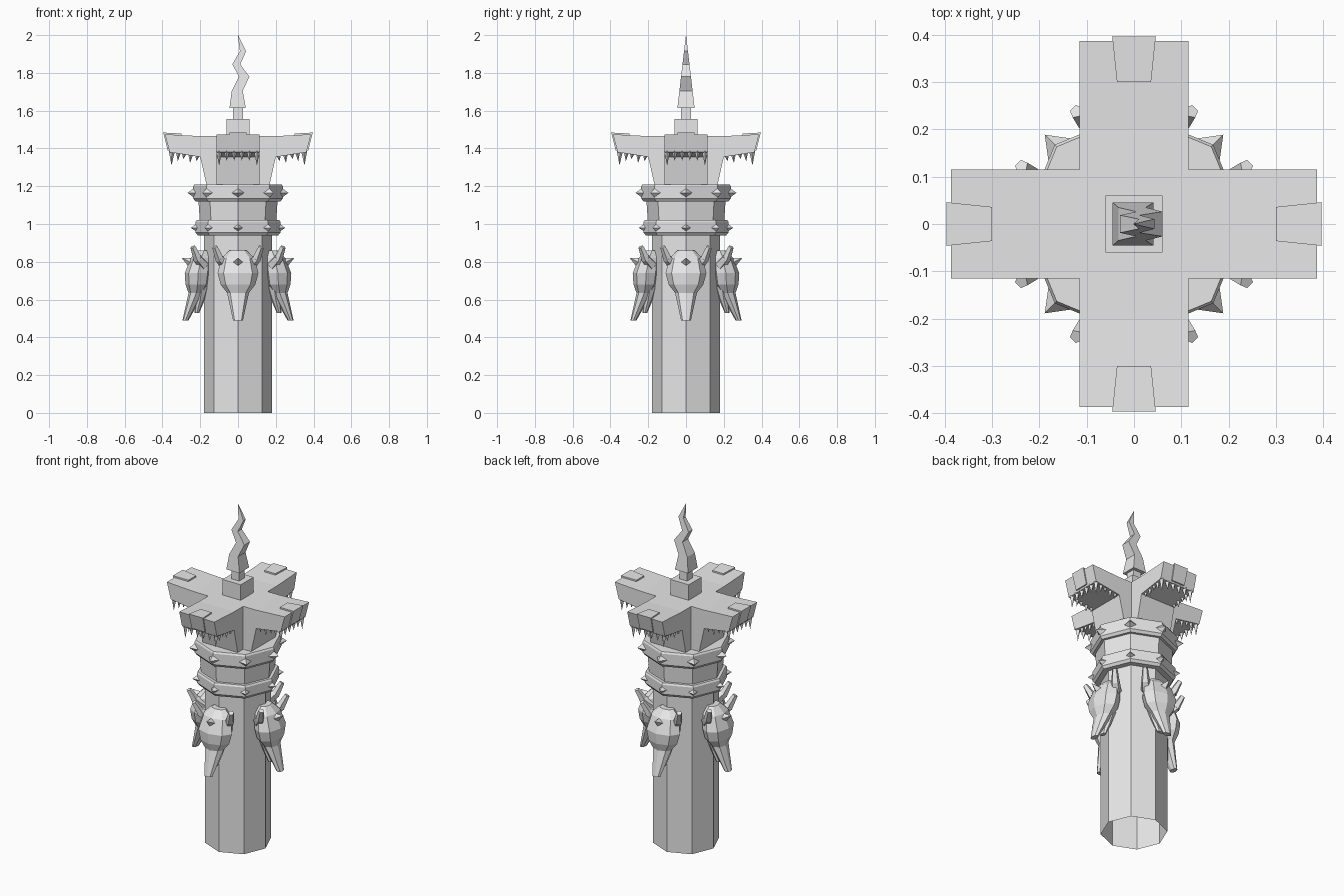
import bpy, bmesh
from math import cos, sin, pi
from mathutils import Matrix, Vector

cube = bpy.data.objects.get("Cube")
if cube:
    bpy.data.objects.remove(cube)

stone = bpy.data.materials.new("grey_stone")
stone.use_nodes = True
GREY = (0.8, 0.8, 0.8, 1)
stone.diffuse_color = GREY
stone.node_tree.nodes["Principled BSDF"].inputs["Base Color"].default_value = GREY


def finish(name, bm):
    bmesh.ops.recalc_face_normals(bm, faces=bm.faces)
    mesh = bpy.data.meshes.new(name)
    bm.to_mesh(mesh)
    bm.free()
    mesh.materials.append(stone)
    obj = bpy.data.objects.new(name, mesh)
    bpy.context.collection.objects.link(obj)
    return obj


def loft(bm, rows, caps=(True, True)):
    rings = [[bm.verts.new(p) for p in row] for row in rows]
    n = len(rings[0])
    for a, b in zip(rings, rings[1:]):
        for i in range(n):
            j = (i + 1) % n
            bm.faces.new((a[i], a[j], b[j], b[i]))
    if caps[0]:
        bm.faces.new(rings[0])
    if caps[1]:
        bm.faces.new(rings[-1])


def octagon(r, z):
    return [(r * cos(i * pi / 4), r * sin(i * pi / 4), z) for i in range(8)]


def rect(x0, x1, hy, z):
    return [(x0, -hy, z), (x1, -hy, z), (x1, hy, z), (x0, hy, z)]


def spike(bm, base, tip, r1, r2=0.0, sides=4):
    base, tip = Vector(base), Vector(tip)
    d = tip - base
    m = Matrix.Translation((base + tip) / 2) @ d.to_track_quat('Z', 'Y').to_matrix().to_4x4()
    bmesh.ops.create_cone(bm, cap_ends=True, segments=sides, radius1=r1, radius2=r2,
                          depth=d.length, matrix=m)


def extrude_profile(bm, profile, hw0, hw1=None):
    # profile of (distance out, height), swept across y; width may taper outwards
    hw1 = hw1 or hw0
    lo, hi = min(p[0] for p in profile), max(p[0] for p in profile)
    rows = []
    for s in (-1, 1):
        rows.append([(x, s * (hw0 + (hw1 - hw0) * (x - lo) / (hi - lo)), z) for x, z in profile])
    loft(bm, rows)


def four(name, build):
    # build along +x, then repeat on all four sides
    for side, k in (("left", 0), ("back", 1), ("right", 2), ("front", 3)):
        bm = bmesh.new()
        build(bm)
        bmesh.ops.rotate(bm, verts=bm.verts, cent=(0, 0, 0), matrix=Matrix.Rotation(k * pi / 2, 3, 'Z'))
        finish(side + "_" + name, bm)


# Eight sided shaft, open below
bm = bmesh.new()
loft(bm, [octagon(0.18, 0), octagon(0.18, 0.96)], (False, False))
finish("pillar_shaft", bm)

# Collar between the two spiked bands
bm = bmesh.new()
loft(bm, [octagon(0.2, 0.98), octagon(0.212, 1.16)])
finish("collar", bm)

# Spiked bands
for name, z0, z1, r, tip, size in (("lower_band", 0.94, 1.02, 0.225, 0.25, 0.03),
                                   ("upper_band", 1.12, 1.21, 0.237, 0.267, 0.036)):
    bm = bmesh.new()
    loft(bm, [octagon(r - 0.012, z0), octagon(r, z0 + 0.015), octagon(r, z1 - 0.01), octagon(r - 0.006, z1)])
    finish(name, bm)
    bm = bmesh.new()
    zm = (z0 + z1) / 2
    for i in range(8):
        d = Vector((cos(i * pi / 4), sin(i * pi / 4), 0))
        up = Vector((0, 0, zm))
        spike(bm, d * (r - 0.018) + up, d * tip + up, size)
    finish(name + "_spikes", bm)

# Cross shaped top: core and four beast heads
bm = bmesh.new()
loft(bm, [rect(-0.115, 0.115, 0.115, z) for z in (1.2, 1.465)])
finish("head_core", bm)


def beast_head(bm):
    extrude_profile(bm, [(0.115, 1.465), (0.2, 1.465), (0.387, 1.475), (0.362, 1.38),
                         (0.2, 1.355), (0.165, 1.2), (0.115, 1.2)], 0.115)


def nose_plate(bm):
    extrude_profile(bm, [(0.3, 1.465), (0.3, 1.479), (0.396, 1.484), (0.372, 1.39), (0.36, 1.39), (0.38, 1.465)],
                    0.036, 0.046)


def teeth(bm):
    for i in range(6):
        y = -0.1 + i * 0.04
        length = 0.07 if i in (0, 5) else 0.045
        spike(bm, (0.35, y, 1.385), (0.352, y, 1.38 - length), 0.016)
    for s in (-1, 1):
        for i, x in enumerate((0.215, 0.25, 0.285, 0.315)):
            z = 1.36 + 0.15 * (x - 0.2)
            spike(bm, (x, s * 0.1, z + 0.005), (x + 0.004, s * 0.1, z - 0.03 - 0.015 * (i % 2)), 0.014)


four("beast_head", beast_head)
four("nose_plate", nose_plate)
four("teeth", teeth)


# Horned skulls hung on the shaft
def section(z, w, back, front):
    c, h = (back + front) / 2, (front - back) / 2
    return [(c + h * cos(i * pi / 4), w * sin(i * pi / 4), z) for i in range(8)]


def skull(bm):
    loft(bm, [section(*r) for r in ((0.86, 0.045, 0.15, 0.21), (0.82, 0.088, 0.14, 0.25),
                                    (0.74, 0.108, 0.14, 0.282), (0.68, 0.092, 0.15, 0.278),
                                    (0.635, 0.058, 0.18, 0.262), (0.49, 0.026, 0.262, 0.294))])


def skull_jaw(bm):
    loft(bm, [section(0.67, 0.06, 0.15, 0.23), section(0.6, 0.04, 0.175, 0.225), section(0.53, 0.02, 0.205, 0.23)])


def skull_horns(bm):
    for s in (-1, 1):
        spike(bm, (0.18, s * 0.065, 0.78), (0.215, s * 0.1, 0.82), 0.03, 0.024, 5)
        spike(bm, (0.21, s * 0.095, 0.81), (0.238, s * 0.122, 0.88), 0.025, 0.015, 5)


def brow_spike(bm):
    spike(bm, (0.235, 0, 0.79), (0.298, 0, 0.82), 0.034)


four("skull", skull)
four("skull_jaw", skull_jaw)
four("skull_horns", skull_horns)
four("brow_spike", brow_spike)

# Pedestal and twisted spire
bm = bmesh.new()
loft(bm, [rect(-0.06, 0.06, 0.06, z) for z in (1.46, 1.557)])
finish("pedestal", bm)
bm = bmesh.new()
loft(bm, [rect(-0.026, 0.026, 0.026, z) for z in (1.55, 1.62)])
finish("spire_neck", bm)
bm = bmesh.new()
loft(bm, [rect(x0, x1, 0.045 * (2 - z) / 0.385 + 0.0005, z) for z, x0, x1 in (
    (1.615, -0.045, 0.041), (1.705, -0.033, 0.025), (1.78, 0.005, 0.06),
    (1.845, -0.03, 0.012), (1.915, 0.01, 0.043), (2.0, -0.001, 0.001))])
finish("spire", bm)
